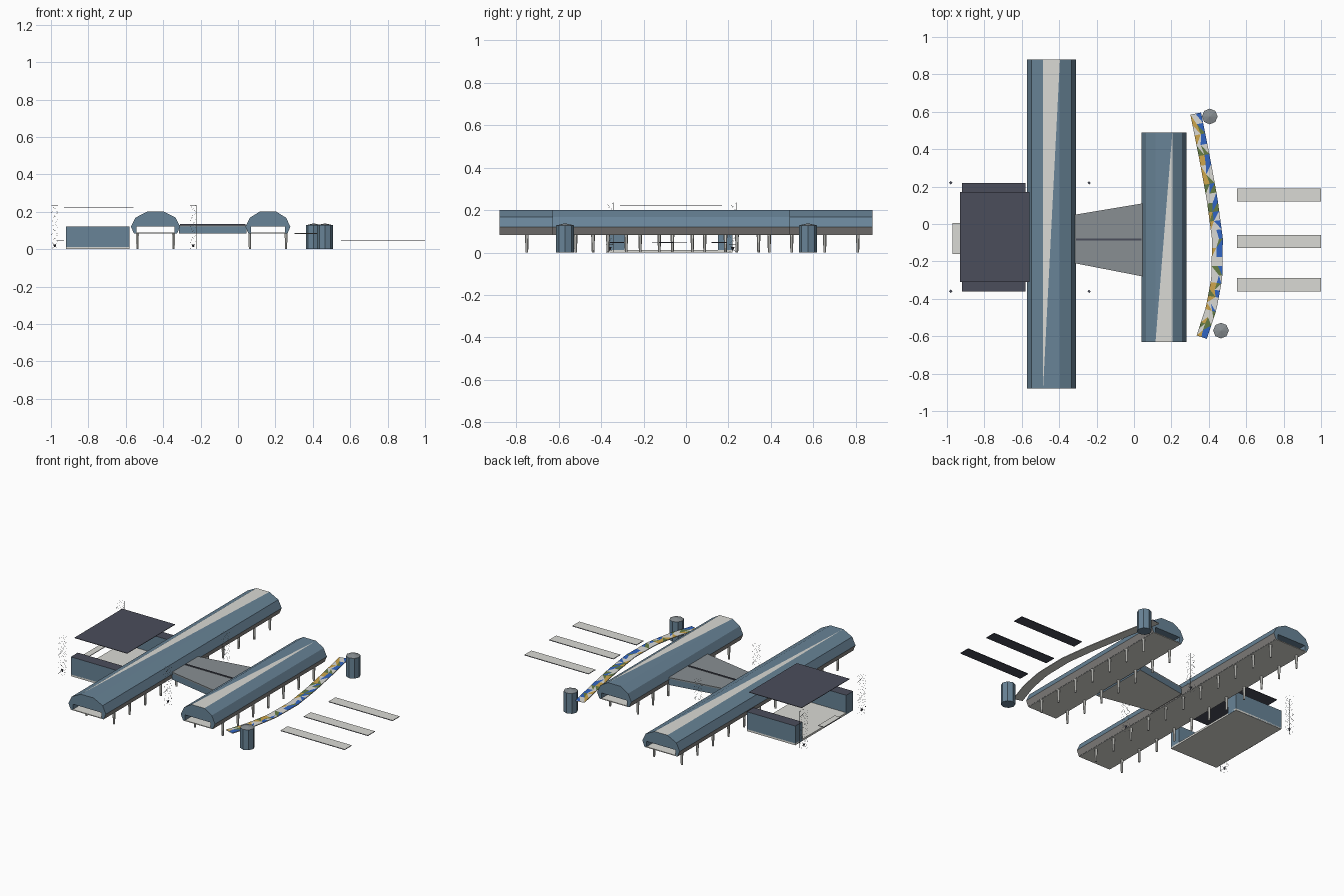
import bpy, bmesh, math, random
from mathutils import Vector

if "Cube" in bpy.data.objects:
    bpy.data.objects.remove(bpy.data.objects["Cube"])

random.seed(7)


def mat(name, r, g, b):
    m = bpy.data.materials.new(name)
    m.diffuse_color = (r, g, b, 1)
    m.use_nodes = True
    m.node_tree.nodes["Principled BSDF"].inputs["Base Color"].default_value = m.diffuse_color
    return m


BLUE = mat("steel_blue", .14, .23, .31)
LIGHT = mat("pale_stone", .7, .7, .66)
SLATE = mat("dark_slate", .07, .075, .105)
GREY = mat("roof_grey", .25, .275, .29)
UNDER = mat("warm_grey", .25, .24, .23)
YELLOW = mat("ochre", .62, .38, .07)
COBALT = mat("cobalt", .03, .13, .55)
GREEN = mat("olive", .13, .2, .06)


def finish(name, bm, mats, fix=True):
    if fix:
        bmesh.ops.recalc_face_normals(bm, faces=bm.faces)
    me = bpy.data.meshes.new(name)
    bm.to_mesh(me)
    bm.free()
    for m in mats:
        me.materials.append(m)
    ob = bpy.data.objects.new(name, me)
    bpy.context.collection.objects.link(ob)
    return ob


def prism(name, pts, z0, z1, mats, rule=None):
    """Extrude a plan outline upward; rule(normal) picks the material."""
    bm = bmesh.new()
    f = bm.faces.new([bm.verts.new((x, y, z0)) for x, y in pts])
    r = bmesh.ops.extrude_face_region(bm, geom=[f])
    for v in r["geom"]:
        if isinstance(v, bmesh.types.BMVert):
            v.co.z = z1
    bmesh.ops.recalc_face_normals(bm, faces=bm.faces)
    if rule:
        for f in bm.faces:
            f.material_index = rule(f.normal)
    return finish(name, bm, mats)


def box(name, x0, x1, y0, y1, z0, z1, mats, rule=None):
    return prism(name, [(x0, y0), (x1, y0), (x1, y1), (x0, y1)], z0, z1, mats, rule)


def top_side_bottom(n):
    return 1 if n.z > .5 else 2 if n.z < -.5 else 0


# Vaulted hall with open gable slots, on stilts
def hall(name, cx, hw, y0, y1, leg_ys, flip):
    half = [(hw - .03, .122), (hw - .03, .085), (hw - .015, .085), (hw, .12), (hw - .023, .168), (.045, .2)]
    prof = half + [(-x, z) for x, z in reversed(half)]
    bm = bmesh.new()
    a, b = [[bm.verts.new((cx + x, y, z)) for x, z in prof] for y in (y0, y1)]
    n = len(prof)
    bm.faces.new(a)
    bm.faces.new(b)
    for i in range(n):
        j = (i + 1) % n
        if i == 5:   # crown: one diagonal half is a rooflight
            if flip:
                tris = ((a[i], a[j], b[i]), (b[i], a[j], b[j]))
            else:
                tris = ((b[i], b[j], a[j]), (a[i], a[j], b[i]))
            bm.faces.new(tris[0]).material_index = 1
            bm.faces.new(tris[1])
        else:
            f = bm.faces.new((a[i], a[j], b[j], b[i]))
            if i in (2, n - 4):
                f.material_index = 2
    finish(name, bm, [BLUE, LIGHT, UNDER])
    # pale floor deck
    w = hw - .016
    box(name + "_floor", cx - w, cx + w, y0, y1, .083, .088, [LIGHT])
    # tapered legs
    bm = bmesh.new()
    for y in leg_ys:
        for s in (-1, 1):
            r = bmesh.ops.create_cone(bm, cap_ends=True, segments=6, radius1=.006, radius2=.009, depth=.085)
            bmesh.ops.translate(bm, verts=r["verts"], vec=(cx + s * .097, y, .0425))
    finish(name + "_legs", bm, [LIGHT])


hall("main_hall", -.441, .131, -.88, .88, [-.75 + .156 * i for i in range(11)], False)
hall("pier_hall", .16, .12, -.63, .49, [-.52 + .152 * i for i in range(7)], True)

# Flared link between the halls
link = [(-.315, -.21), (.045, -.28), (.045, .11), (-.315, .05)]
prism("link_body", link, .083, .122, [BLUE, GREY, LIGHT], top_side_bottom)
prism("link_roof", link, .122, .13, [GREY])
box("link_ridge", -.31, .04, -.087, -.077, .128, .134, [SLATE])

# Entrance building: floor, two wings and a floating canopy
box("entrance_floor", -.92, -.58, -.36, .22, 0, .012, [LIGHT])
for tag, y0, y1 in (("front", -.36, -.29), ("back", .15, .22)):
    box("entrance_wing_" + tag, -.92, -.58, y0, y1, .001, .122, [BLUE, SLATE, LIGHT], top_side_bottom)
box("entrance_canopy", -.93, -.56, -.31, .17, .219, .222, [SLATE])
box("entrance_step", -.97, -.93, -.16, .005, .044, .047, [SLATE, LIGHT, SLATE], top_side_bottom)

# Fine lattice masts around the forecourt, each with a dark foot
feet = bmesh.new()
for x in (-.98, -.24):
    for y in (-.36, .22):
        bm = bmesh.new()
        levels = [[bm.verts.new((x + .017 * sx, y + .017 * sy, .235 * k / 6))
                   for sx, sy in ((-1, -1), (1, -1), (1, 1), (-1, 1))] for k in range(7)]
        for lo, hi in zip(levels, levels[1:]):
            for i in range(4):
                j = (i + 1) % 4
                bm.faces.new((lo[i], lo[j], hi[j]))
                bm.faces.new((lo[i], hi[j], hi[i]))
        mast = finish("lattice_mast", bm, [GREY])
        wire = mast.modifiers.new("lattice", 'WIREFRAME')
        wire.thickness = .0006
        r = bmesh.ops.create_cone(feet, cap_ends=True, segments=4, radius1=.003, radius2=.009, depth=.015)
        bmesh.ops.translate(feet, verts=r["verts"], vec=(x, y, .018))
finish("mast_feet", feet, [SLATE])

# Curved mosaic walkway: three rows of points, triangles coloured at random
path = [(.33, .59), (.378, .35), (.418, .13), (.446, -.08), (.443, -.29), (.413, -.45), (.362, -.605)]


def along(t):
    t *= len(path) - 1
    i = min(int(t), len(path) - 2)
    p, q = Vector(path[i]), Vector(path[i + 1])
    return p.lerp(q, t - i)


N = 26
bm = bmesh.new()
rows, low = [], []
for k in range(N + 1):
    t = k / N
    c = along(t)
    d = (along(min(1, t + .05)) - along(max(0, t - .05))).normalized()
    side = Vector((-d.y, d.x))
    w = .029
    mid = random.uniform(-.008, .012)
    rows.append([bm.verts.new((*(c + side * o), .087)) for o in (-w, mid, w)])
    low.append([bm.verts.new((*(c + side * o), .082)) for o in (-w, w)])
for k in range(N):
    p, q = rows[k], rows[k + 1]
    for s in (0, 1):
        quad = [p[s], p[s + 1], q[s + 1], q[s]]
        o = random.randint(0, 1)
        quad = quad[o:] + quad[:o]
        for tri in ((0, 1, 2), (0, 2, 3)):
            f = bm.faces.new([quad[i] for i in tri])
            f.material_index = random.choice((0, 0, 1, 1, 3) if s else (0, 0, 0, 2, 2, 3))
    l, m = low[k], low[k + 1]
    for vs in ((l[0], l[1], m[1], m[0]), (p[0], l[0], m[0], q[0]), (p[2], q[2], m[1], l[1])):
        bm.faces.new(vs)
finish("mosaic_walkway", bm, [LIGHT, COBALT, YELLOW, GREEN])

# Eight-sided towers at the walkway ends
for tag, x, y in (("back", .405, .575), ("front", .465, -.57)):
    bm = bmesh.new()
    r = bmesh.ops.create_cone(bm, cap_ends=True, segments=8, radius1=.042, radius2=.042, depth=.128)
    bmesh.ops.translate(bm, verts=r["verts"], vec=(x, y, .064))
    top = max(bm.faces, key=lambda f: f.calc_center_median().z)
    for f in bmesh.ops.poke(bm, faces=[top])["faces"]:
        f.material_index = 1
    max(bm.verts, key=lambda v: (round(v.co.z, 4), -(v.co.xy - Vector((x, y))).length)).co.z = .138
    finish("tower_" + tag, bm, [BLUE, GREY])

# Three jetties: pale decks on dark undersides
for i, y in enumerate((-.325, -.093, .155)):
    box("jetty_%d" % (i + 1), .55, 1.0, y - .035, y + .035, .045, .049, [SLATE, LIGHT, SLATE], top_side_bottom)
